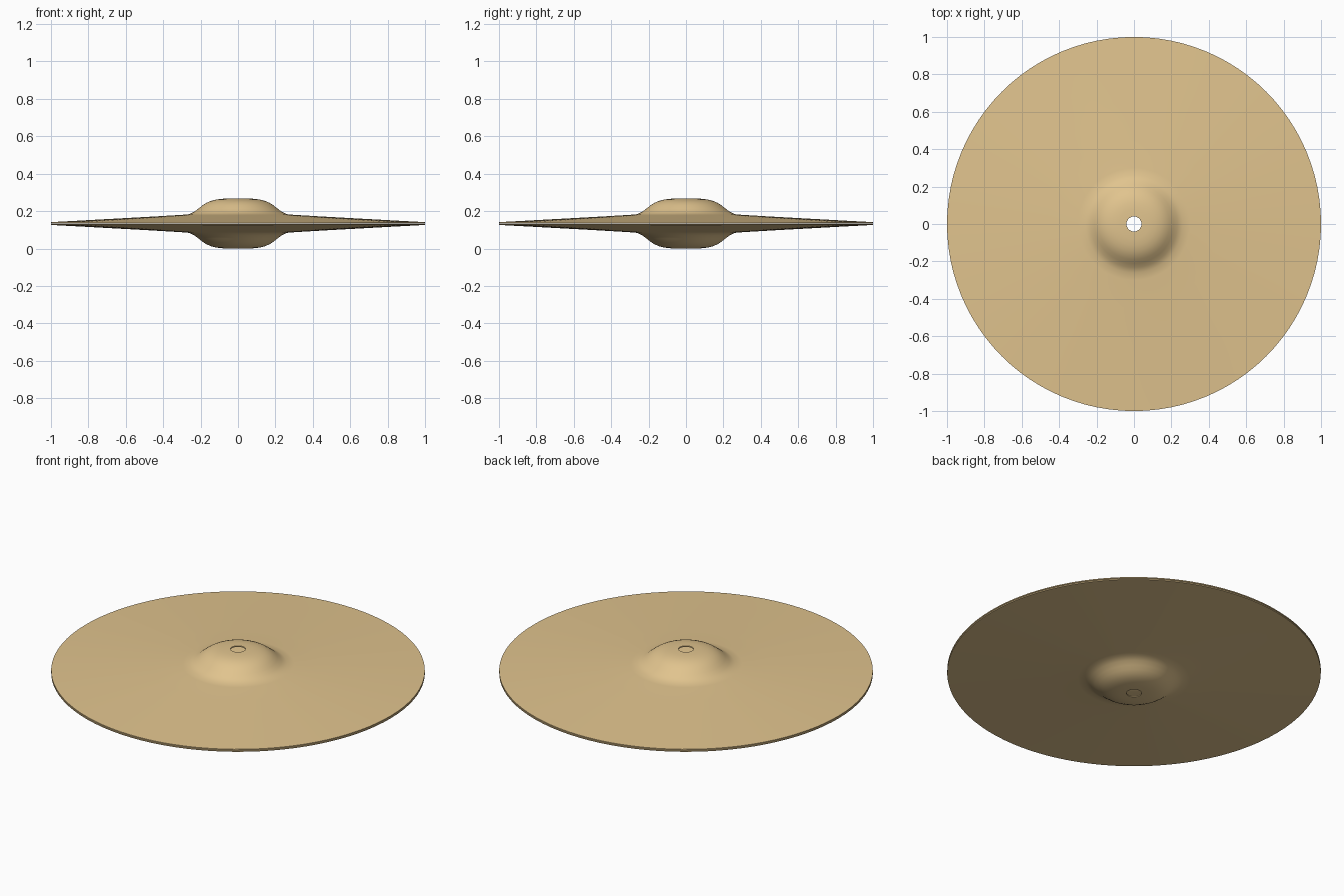
import bpy, math

if "Cube" in bpy.data.objects:
    bpy.data.objects.remove(bpy.data.objects["Cube"])

SEG = 96
MID = 0.1335   # height of the plane where the two cymbals meet
THICK = 0.006  # sheet thickness

# Outer profile of one cymbal: radius, height above the meeting plane
OUTER = [(0.04, 0.1335), (0.08, 0.1325), (0.115, 0.1285), (0.145, 0.121),
         (0.17, 0.110), (0.19, 0.097), (0.21, 0.081), (0.232, 0.064),
         (0.26, 0.050), (0.30, 0.0465), (0.45, 0.0375), (0.65, 0.0265),
         (0.85, 0.0155), (1.0, 0.0075)]

brass = bpy.data.materials.new("brass")
brass.diffuse_color = (0.75, 0.55, 0.27, 1)
brass.use_nodes = True
brass.node_tree.nodes["Principled BSDF"].inputs["Base Color"].default_value = brass.diffuse_color


def cymbal(name, side):
    # Closed thin section, turned around z
    section = OUTER + [(r, z - THICK) for r, z in reversed(OUTER)]
    n = len(section)
    verts, faces = [], []
    for i in range(SEG):
        a = 2 * math.pi * i / SEG
        verts += [(r * math.cos(a), r * math.sin(a), MID + side * z)
                  for r, z in section]
        j = (i + 1) % SEG
        for k in range(n):
            m = (k + 1) % n
            f = (i * n + k, i * n + m, j * n + m, j * n + k)
            faces.append(f if side < 0 else f[::-1])
    mesh = bpy.data.meshes.new(name)
    mesh.from_pydata(verts, [], faces)
    mesh.materials.append(brass)
    obj = bpy.data.objects.new(name, mesh)
    bpy.context.collection.objects.link(obj)
    bpy.ops.object.select_all(action='DESELECT')
    obj.select_set(True)
    bpy.context.view_layer.objects.active = obj
    bpy.ops.object.shade_smooth_by_angle(angle=math.radians(35))


# Mirrored pair
cymbal("top_cymbal", 1)
cymbal("bottom_cymbal", -1)
